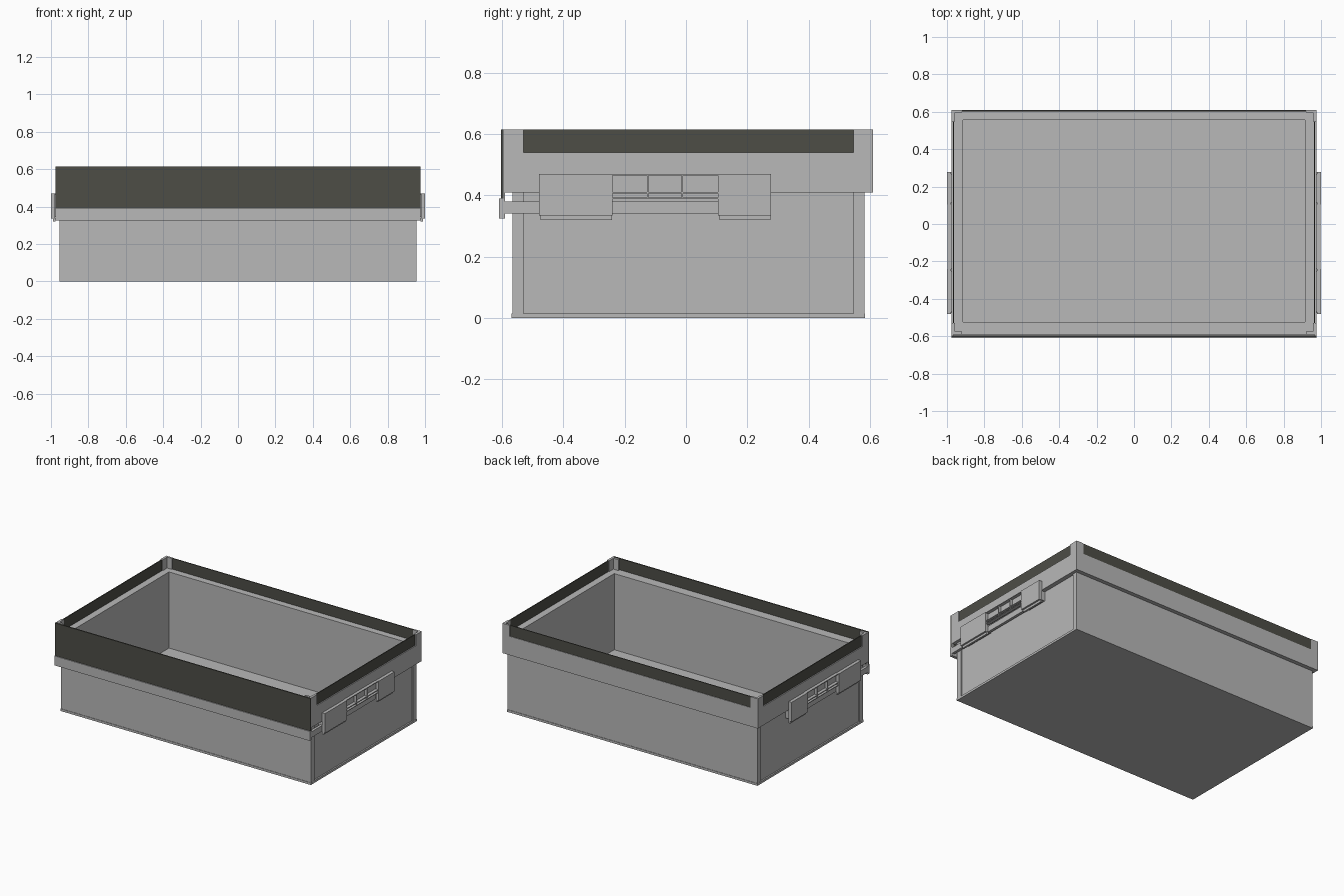
import bpy
import bmesh

cube = bpy.data.objects.get("Cube")
if cube:
    bpy.data.objects.remove(cube, do_unlink=True)


def material(name, r, g, b):
    m = bpy.data.materials.new(name)
    m.use_nodes = True
    m.diffuse_color = (r, g, b, 1)
    m.node_tree.nodes["Principled BSDF"].inputs["Base Color"].default_value = (r, g, b, 1)
    return m


grey = material("light grey plastic", 0.48, 0.48, 0.48)
dark = material("dark olive grey", 0.075, 0.075, 0.062)


def finish(name, bm, mat):
    bmesh.ops.recalc_face_normals(bm, faces=bm.faces[:])
    mesh = bpy.data.meshes.new(name)
    bm.to_mesh(mesh)
    bm.free()
    mesh.materials.append(mat)
    obj = bpy.data.objects.new(name, mesh)
    bpy.context.collection.objects.link(obj)
    return obj


def prism(name, outline, z0, z1, mat=grey):
    """Extrude a flat outline from z0 up to z1."""
    bm = bmesh.new()
    face = bm.faces.new([bm.verts.new((x, y, z0)) for x, y in outline])
    top = bmesh.ops.extrude_face_region(bm, geom=[face])["geom"]
    bmesh.ops.translate(bm, vec=(0, 0, z1 - z0),
                        verts=[v for v in top if isinstance(v, bmesh.types.BMVert)])
    return finish(name, bm, mat)


def rect(x0, x1, y0, y1):
    return [(x0, y0), (x1, y0), (x1, y1), (x0, y1)]


def box(name, x, y, z, mat=grey):
    return prism(name, rect(*x, *y), *z, mat)


def ring(name, outer, inner, z0, z1):
    """Four-sided wall between two rectangles."""
    bm = bmesh.new()
    loops = [[bm.verts.new((x, y, z)) for x, y in rect(*r)]
             for r, z in ((outer, z0), (outer, z1), (inner, z1), (inner, z0))]
    for k in range(4):
        a, b = loops[k], loops[(k + 1) % 4]
        for i in range(4):
            j = (i + 1) % 4
            bm.faces.new((a[i], a[j], b[j], b[i]))
    return finish(name, bm, grey)


# Tub: floor, walls and the wider collar
LEDGE, TOP, COLLAR = 0.54, 0.615, 0.41
wall = (-0.945, 0.945, -0.567, 0.582)
box("base_floor", (-0.955, 0.955), (-0.57, 0.585), (0, 0.015))
ring("body_walls", wall, (-0.915, 0.915, -0.525, 0.555), 0.015, LEDGE)
ring("collar", (-0.975, 0.975, -0.59, 0.61), wall, COLLAR, LEDGE)

# Front label panel in its holder, and the back strip
box("front_panel", (-0.975, 0.975), (-0.604, -0.596), (0.39, TOP), dark)
box("front_holder_lip", (-0.975, 0.975), (-0.61, -0.59), (0.325, 0.39))
box("back_strip", (-0.92, 0.92), (0.601, 0.607), (LEDGE, TOP), dark)

for side, s in (("left", 1), ("right", -1)):

    def side_box(name, x0, x1, y, z, mat=grey):
        return box(f"{side}_{name}", sorted((s * x0, s * x1)), y, z, mat)

    # Raised corner strips on the tub and angled posts on the collar
    for end, outer, inner, post, t in (("front", -0.567, -0.53, -0.59, 0.014),
                                       ("back", 0.582, 0.547, 0.61, -0.014)):
        side_box(f"{end}_corner_strip", 0.944, 0.954, sorted((outer, inner)), (0.015, COLLAR))
        prism(f"{side}_{end}_corner_post",
              [(s * 0.975, post), (s * 0.975, inner), (s * 0.958, inner),
               (s * 0.958, post + t), (s * 0.92, post + t), (s * 0.92, post)],
              LEDGE, TOP)

    # Dark strip between the posts, and the edge trim behind the front panel
    side_box("strip", 0.962, 0.968, (-0.53, 0.547), (LEDGE, TOP), dark)
    side_box("front_trim", 0.966, 0.975, (-0.596, -0.59), (0.39, TOP))

    # Rail carrying the front holder
    side_box("holder_rail", 0.957, 0.975, (-0.59, 0.105), (0.34, 0.38))

    # Handle: two broad grips
    for end, y0, y1 in (("front", -0.48, -0.24), ("back", 0.105, 0.277)):
        side_box(f"{end}_grip", 0.978, 1.0, (y0, y1), (0.335, 0.47))
        side_box(f"{end}_grip_foot", 0.975, 0.988, (y0 + 0.005, y1 - 0.002), (0.32, 0.335))
        side_box(f"{end}_grip_spine", 0.944, 0.978, (y0 + 0.01, y1 - 0.01), (0.345, 0.465))

    # Handle: open grid joining the grips
    for part, z in (("top", 0.465), ("middle", 0.406), ("bottom", 0.388)):
        side_box(f"handle_{part}_rail", 0.972, 0.996, (-0.24, 0.105), (z, z + 0.005))
    for i, y in enumerate((-0.125, -0.012)):
        side_box(f"handle_rib_{i + 1}", 0.972, 0.994, (y - 0.003, y + 0.003), (0.39, 0.467))
